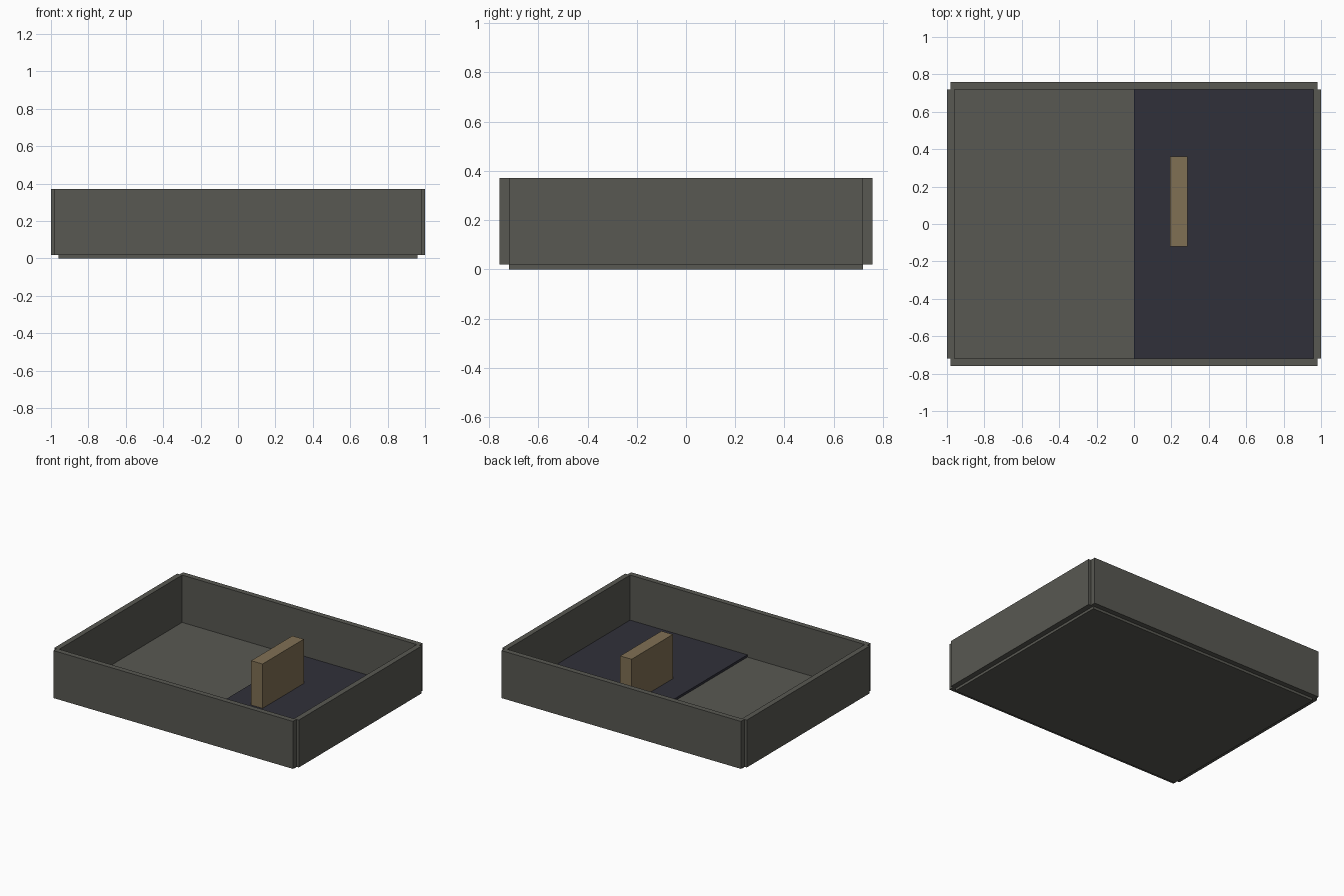
import bpy
import bmesh

if "Cube" in bpy.data.objects:
    bpy.data.objects.remove(bpy.data.objects["Cube"])


def material(name, srgb):
    # convert 0-255 sRGB to linear
    lin = [((c / 255 + 0.055) / 1.055) ** 2.4 for c in srgb]
    m = bpy.data.materials.new(name)
    m.diffuse_color = (*lin, 1)
    m.use_nodes = True
    m.node_tree.nodes["Principled BSDF"].inputs["Base Color"].default_value = m.diffuse_color
    return m


def box(name, lo, hi, mat):
    bm = bmesh.new()
    bmesh.ops.create_cube(bm, size=1)
    for v in bm.verts:
        v.co = [lo[i] if v.co[i] < 0 else hi[i] for i in range(3)]
    me = bpy.data.meshes.new(name)
    bm.to_mesh(me)
    bm.free()
    me.materials.append(mat)
    ob = bpy.data.objects.new(name, me)
    bpy.context.collection.objects.link(ob)
    return ob


grey = material("warm dark grey", (88, 88, 82))
navy = material("dark slate", (48, 48, 58))
tan = material("dull tan", (128, 112, 84))

WALL_LOW, WALL_TOP = 0.019, 0.37

# tray floor
box("floor", (-0.96, -0.72, 0), (0.96, 0.72, 0.02), grey)

# four walls, with notched outer corners
for side, word in ((-1, "front"), (1, "back")):
    y0, y1 = sorted((side * 0.718, side * 0.758))
    box(word + "_wall", (-0.98, y0, WALL_LOW), (0.98, y1, WALL_TOP), grey)
for side, word in ((-1, "left"), (1, "right")):
    x0, x1 = sorted((side * 0.96, side * 1.0))
    box(word + "_wall", (x0, -0.718, WALL_LOW), (x1, 0.718, WALL_TOP), grey)

# raised dark mat covering the right half
box("floor_mat", (0, -0.718, 0.02), (0.96, 0.718, 0.037), navy)

# upright block standing on the mat
box("upright_block", (0.192, -0.12, 0.037), (0.285, 0.362, 0.365), tan)
